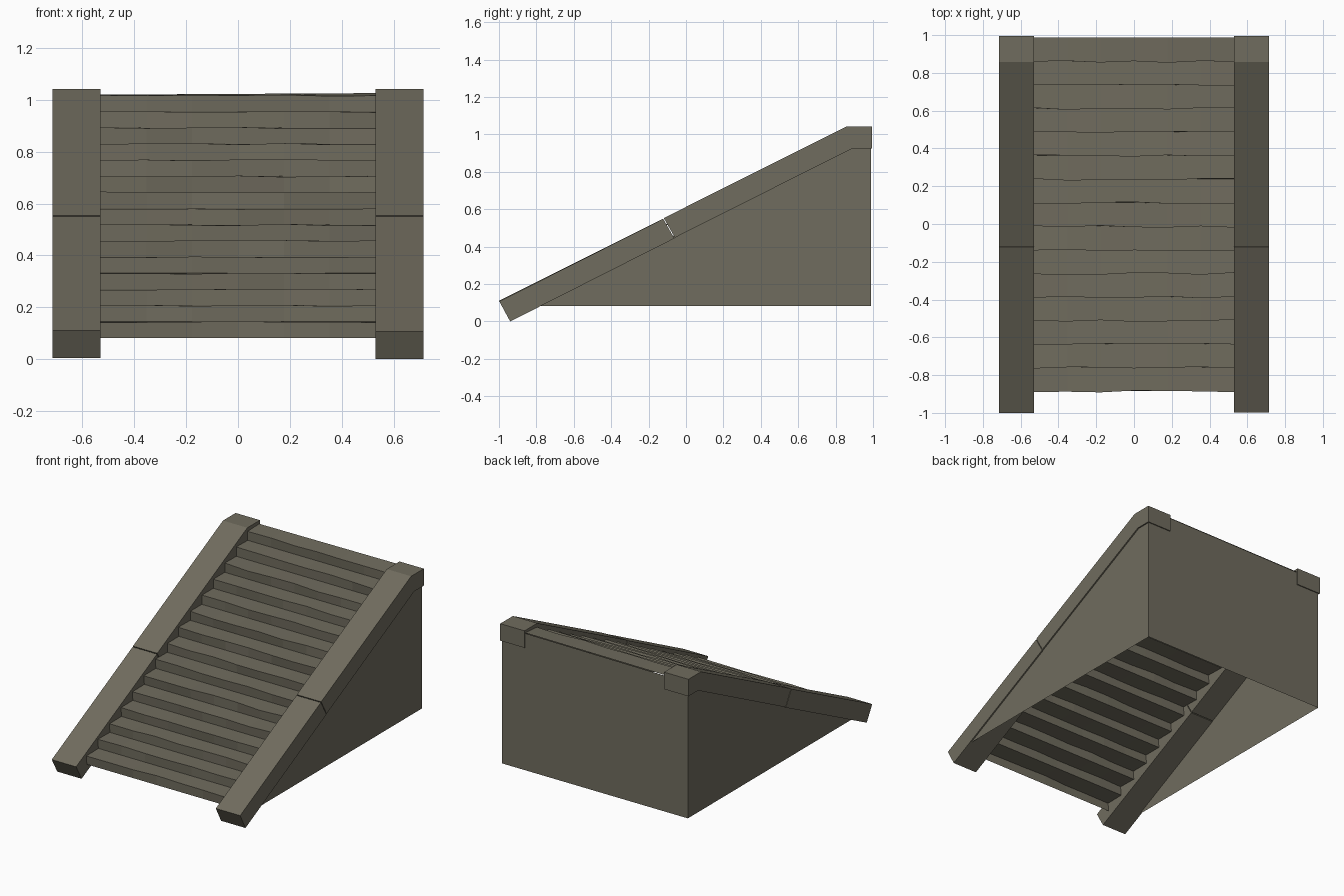
import bpy, random

if "Cube" in bpy.data.objects:
    bpy.data.objects.remove(bpy.data.objects["Cube"])
random.seed(4)

wood = bpy.data.materials.new("weathered grey wood")
wood.diffuse_color = (0.162, 0.15, 0.112, 1)
wood.use_nodes = True
wood.node_tree.nodes["Principled BSDF"].inputs["Base Color"].default_value = wood.diffuse_color


def make(name, verts, faces):
    me = bpy.data.meshes.new(name)
    me.from_pydata(verts, [], faces)
    me.materials.append(wood)
    me.update()
    ob = bpy.data.objects.new(name, me)
    bpy.context.collection.objects.link(ob)
    return ob


def prism(name, profile, x0, x1):
    """Extrude a (y, z) profile from x0 to x1."""
    n = len(profile)
    verts = [(x, y, z) for x in (x0, x1) for y, z in profile]
    faces = [tuple(range(n))[::-1], tuple(range(n, 2 * n))]
    faces += [(i, (i + 1) % n, n + (i + 1) % n, n + i) for i in range(n)]
    return make(name, verts, faces)


# Side beams: each a lower and an upper timber meeting at a fine joint
IN, OUT = 0.53, 0.715
for side, s in (("left", -1), ("right", 1)):
    d = 0.005 if s < 0 else 0.0
    x0, x1 = sorted((s * IN, s * OUT))
    lower = [(-0.998 + d * -0.4, 0.107 + d * 0.6), (-0.94, d), (-0.062, 0.444), (-0.122, 0.549)]
    upper = [(-0.119, 0.553), (-0.059, 0.448), (0.89, 0.925), (0.995, 0.925),
             (0.995, 1.042), (0.858, 1.042)]
    prism(side + "_lower_beam", lower, x0, x1)
    prism(side + "_upper_beam", upper, x0, x1)

# Side walls below the beams
for side, s in (("left", -1), ("right", 1)):
    x = s * 0.706
    f = (0, 1, 2, 3) if s > 0 else (3, 2, 1, 0)
    make(side + "_wall", [(x, -0.80, 0.082), (x, 0.988, 0.082),
                          (x, 0.988, 0.975), (x, 0.85, 0.93)], [f])

# Back wall: wide part below the caps, narrower part up to the top step
make("back_wall",
     [(-0.706, 0.988, 0.082), (0.706, 0.988, 0.082), (0.706, 0.988, 0.95), (IN, 0.988, 0.95),
      (IN, 0.988, 1.022), (-IN, 0.988, 1.015), (-IN, 0.988, 0.95), (-0.706, 0.988, 0.95)],
     [(7, 6, 5, 4, 3, 2, 1, 0)])

# Steps: one zigzag sheet with slightly uneven worn edges
STEPS, COLS = 15, 6
RISE, RUN = 0.0623, 0.1247
rows = []
for i in range(STEPS):
    y, z = -0.883 + i * RUN, 0.082 + i * RISE
    rows += [(y, z), (y, z + RISE)]
rows.append((0.988, 0.082 + STEPS * RISE))
verts = []
for r, (y, z) in enumerate(rows):
    nosing = r % 2 == 1
    for c in range(COLS + 1):
        x = -IN + 2 * IN * c / COLS
        dy = random.uniform(-0.009, 0.002) if nosing else 0
        dz = random.uniform(-0.003, 0.003) if nosing else 0
        if r == len(rows) - 1:
            dy, dz = 0, 0.003 + 0.006 * c / COLS
        verts.append((x, y + dy, z + dz))
w = COLS + 1
faces = [(r * w + c, r * w + c + 1, (r + 1) * w + c + 1, (r + 1) * w + c)
         for r in range(len(rows) - 1) for c in range(COLS)]
make("steps", verts, faces)
